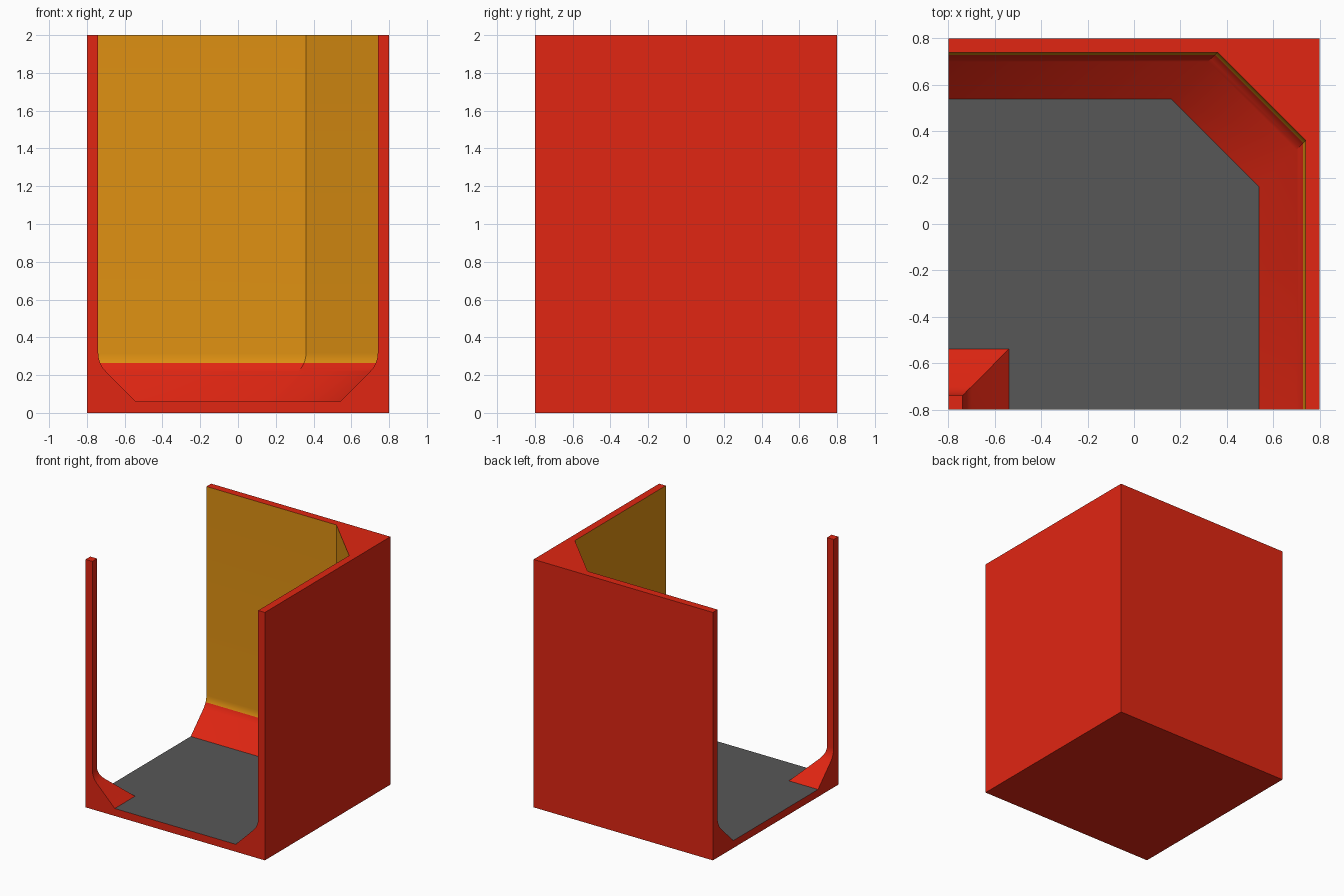
import bpy
import bmesh
from math import cos, sin, radians

cube = bpy.data.objects.get("Cube")
if cube:
    bpy.data.objects.remove(cube, do_unlink=True)

HALF, HEIGHT, FLOOR = 0.8, 2.0, 0.06   # outer half width, height, floor thickness
WALL, FOOT = 0.74, 0.54                # inner wall plane, foot of the sloped skirting
CORNER = 0.38                          # size of the chamfered inner corner


def make_material(name, rgb):
    mat = bpy.data.materials.new(name)
    mat.use_nodes = True
    color = (*rgb, 1.0)
    mat.diffuse_color = color
    mat.node_tree.nodes["Principled BSDF"].inputs["Base Color"].default_value = color
    return mat


RED = make_material("red", (0.75, 0.019, 0.006))
ORANGE = make_material("orange", (0.73, 0.28, 0.006))
GRAY = make_material("dark gray", (0.095, 0.095, 0.095))


def skirting_profile(steps=6, radius=0.137):
    """Inner offset and height: 45 degree slope, rounded into an upright wall."""
    points = [(FOOT, FLOOR)]
    top = FLOOR + WALL - FOOT + radius * sin(radians(22.5)) / cos(radians(22.5))
    for i in range(steps + 1):
        a = radians(45 * (1 - i / steps))
        points.append((WALL - radius * (1 - cos(a)), top - radius * sin(a)))
    points.append((WALL, HEIGHT))
    return points


def wall_ring(d):
    """L-shaped outline of the two walls with a chamfered inner corner."""
    return [(-HALF, d), (d - CORNER, d), (d, d - CORNER), (d, -HALF),
            (HALF, -HALF), (HALF, HALF), (-HALF, HALF)]


def post_ring(d):
    return [(-HALF, -HALF), (-d, -HALF), (-d, -d), (-HALF, -d)]


def finish(name, bm, materials):
    bmesh.ops.recalc_face_normals(bm, faces=bm.faces[:])
    mesh = bpy.data.meshes.new(name)
    bm.to_mesh(mesh)
    bm.free()
    for mat in materials:
        mesh.materials.append(mat)
    obj = bpy.data.objects.new(name, mesh)
    bpy.context.collection.objects.link(obj)
    bpy.ops.object.select_all(action='DESELECT')
    obj.select_set(True)
    bpy.context.view_layer.objects.active = obj
    bpy.ops.object.shade_smooth_by_angle(angle=radians(30))
    return obj


def loft(name, ring, materials, lining_sides=0):
    """Stack outlines along the profile; the first sides get the lining colour."""
    bm = bmesh.new()
    rings = [[bm.verts.new((x, y, z)) for x, y in ring(d)]
             for d, z in skirting_profile()]
    count = len(rings[0])
    for low, high in zip(rings, rings[1:]):
        for i in range(count):
            j = (i + 1) % count
            face = bm.faces.new((low[i], low[j], high[j], high[i]))
            if i < lining_sides and low[i].co.z > FLOOR + 0.2:
                face.material_index = 1
    bm.faces.new(rings[-1])
    bm.faces.new(rings[0][::-1])
    return finish(name, bm, materials)


# Floor slab with a gray top
bm = bmesh.new()
bmesh.ops.create_cube(bm, size=1)
for v in bm.verts:
    v.co.x *= 2 * HALF
    v.co.y *= 2 * HALF
    v.co.z = (v.co.z + 0.5) * FLOOR
bm.normal_update()
for face in bm.faces:
    if face.normal.z > 0.5:
        face.material_index = 1
finish("floor", bm, [RED, GRAY])

# Back and side walls with orange lining above the skirting
loft("walls", wall_ring, [RED, ORANGE], lining_sides=3)

# Slim corner post with a flared foot
loft("corner_post", post_ring, [RED])
